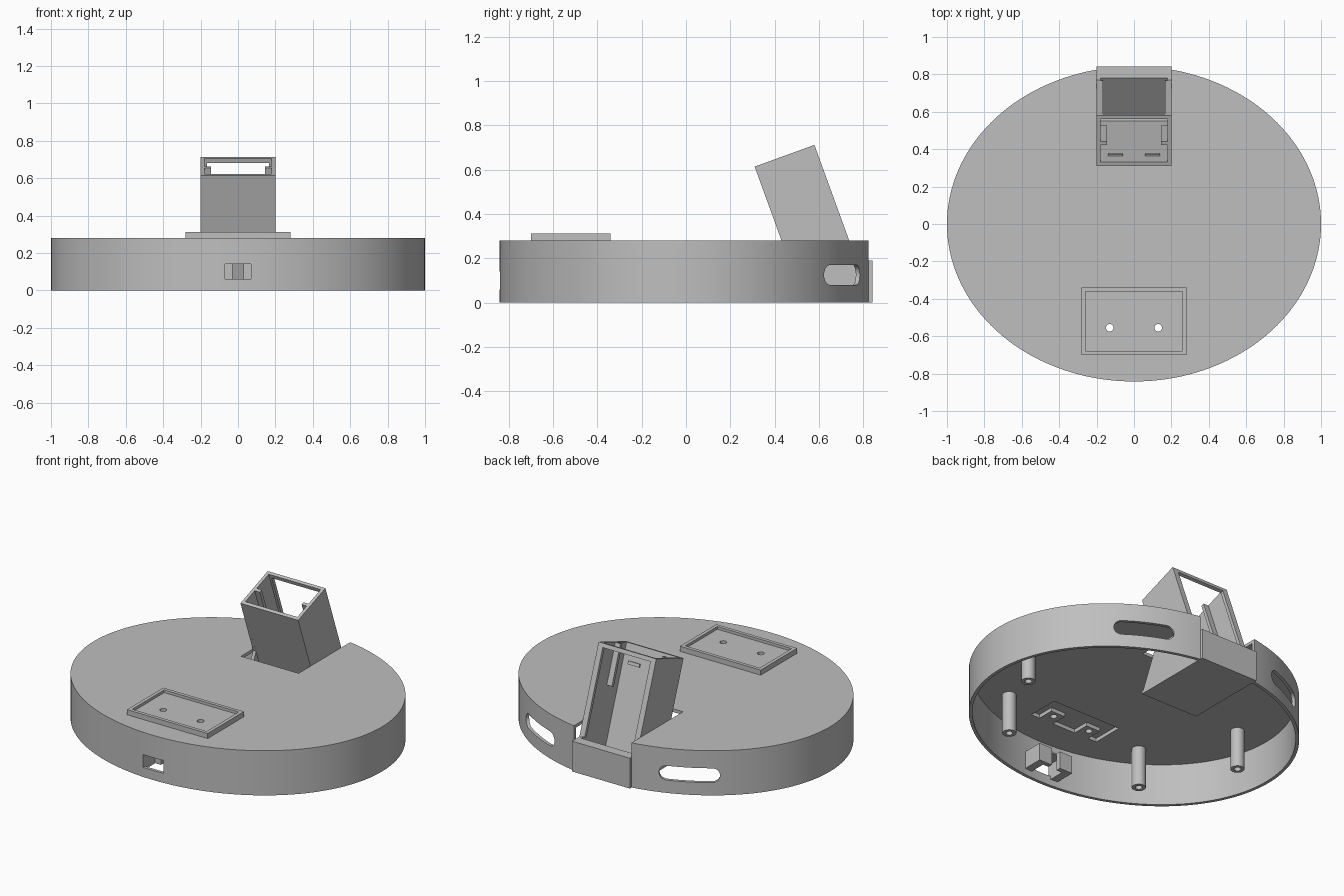
import bpy, bmesh, math

cube = bpy.data.objects.get("Cube")
if cube:
    bpy.data.objects.remove(cube, do_unlink=True)

grey = bpy.data.materials.new("plain_grey")
grey.use_nodes = True
COLOUR = (0.52, 0.52, 0.52, 1)
grey.diffuse_color = COLOUR
grey.node_tree.nodes["Principled BSDF"].inputs["Base Color"].default_value = COLOUR


def prism(name, pts, lo, hi, axis="Z"):
    """Extrude a 2D outline along one axis."""
    place = {"Z": lambda a, b, t: (a, b, t),
             "Y": lambda a, b, t: (a, t, b),
             "X": lambda a, b, t: (t, a, b)}[axis]
    bm = bmesh.new()
    low = [bm.verts.new(place(a, b, lo)) for a, b in pts]
    high = [bm.verts.new(place(a, b, hi)) for a, b in pts]
    n = len(pts)
    bm.faces.new(low)
    bm.faces.new(high)
    for i in range(n):
        j = (i + 1) % n
        bm.faces.new((low[i], low[j], high[j], high[i]))
    bmesh.ops.recalc_face_normals(bm, faces=bm.faces)
    mesh = bpy.data.meshes.new(name)
    bm.to_mesh(mesh)
    bm.free()
    mesh.materials.append(grey)
    ob = bpy.data.objects.new(name, mesh)
    bpy.context.collection.objects.link(ob)
    return ob


def box(name, x0, x1, y0, y1, z0, z1):
    return prism(name, [(x0, y0), (x1, y0), (x1, y1), (x0, y1)], z0, z1)


def oval(rx, ry, n, cx=0, cy=0):
    return [(cx + rx * math.cos(2 * math.pi * i / n),
             cy + ry * math.sin(2 * math.pi * i / n)) for i in range(n)]


def activate(ob):
    bpy.ops.object.select_all(action="DESELECT")
    ob.select_set(True)
    bpy.context.view_layer.objects.active = ob


def cut(ob, cutters):
    """Subtract each cutter, then remove it."""
    activate(ob)
    for c in cutters:
        mod = ob.modifiers.new("cut", "BOOLEAN")
        mod.operation = "DIFFERENCE"
        mod.solver = "EXACT"
        mod.object = c
        bpy.context.view_layer.update()
        bpy.ops.object.modifier_apply(modifier=mod.name)
        bpy.data.objects.remove(c, do_unlink=True)


def smooth(ob):
    activate(ob)
    bpy.ops.object.shade_smooth_by_angle(angle=math.radians(30))


def side_slot(side):
    """Capsule cutter facing out of the rim at the back corner."""
    pts = []
    for end in (1, -1):
        for i in range(13):
            a = math.radians(-90 + 15 * i)
            pts.append((end * (0.13 + 0.045 * math.cos(a)), end * 0.045 * math.sin(a)))
    ob = prism("slot_cutter", pts, -0.15, 0.15, "Y")
    ob.location = (side * 0.52, 0.71, 0.125)
    ob.rotation_euler.z = -side * math.radians(27)
    return ob


def tray_cutters():
    """Screw holes and the underside pocket."""
    holes = [prism("hole_cutter", oval(0.02, 0.02, 24, s * 0.13, -0.555), 0.2, 0.4)
             for s in (-1, 1)]
    return holes + [box("pocket_cutter", -0.24, 0.24, -0.62, -0.42, 0.2, 0.283)]


# Oval base shell, open underneath
base = prism("base_shell", oval(1, 0.842, 144), 0, 0.28)
cut(base, [prism("inner_cutter", oval(0.98, 0.822, 144), -0.1, 0.26),
           box("bay_cutter", -0.2, 0.2, 0.315, 1, -0.1, 0.4),
           box("port_cutter", -0.07, 0.07, -1, -0.7, 0.06, 0.14),
           side_slot(1), side_slot(-1)] + tray_cutters())
smooth(base)

# Shallow tray on the top
tray = box("top_tray", -0.28, 0.28, -0.70, -0.34, 0.27, 0.312)
cut(tray, [box("recess_cutter", -0.258, 0.258, -0.678, -0.362, 0.295, 0.4)] + tray_cutters())
smooth(tray)

# Screw pads inside the underside pocket
for s in (-1, 1):
    pad = box("screw_pad", s * 0.13 - 0.05, s * 0.13 + 0.05, -0.62, -0.515, 0.26, 0.29)
    cut(pad, [prism("hole_cutter", oval(0.02, 0.02, 24, s * 0.13, -0.555), 0.2, 0.4)])

# Hollow screw posts under the top
for x, y in ((0.48, -0.53), (0.775, -0.01)):
    for s in (-1, 1):
        post = prism("screw_post", oval(0.04, 0.04, 32, s * x, y), 0.01, 0.265)
        cut(post, [prism("bore_cutter", oval(0.02, 0.02, 24, s * x, y), -0.1, 0.2)])
        smooth(post)

# Socket holder behind the front port
for s in (-1, 1):
    a, b = sorted((s * 0.07, s * 0.12))
    box("port_bracket_side", a, b, -0.825, -0.69, 0.04, 0.15)
    a, b = sorted((s * 0.03, s * 0.12))
    box("port_bracket_stop", a, b, -0.72, -0.69, 0.04, 0.15)
box("port_bracket_shelf", -0.07, 0.07, -0.825, -0.72, 0.14, 0.15)


# Leaning tower, laid out by depth from its front and distance down from its top
def lean(u, w):
    return (0.31 + 0.94 * u + 0.342 * w, 0.614 + 0.342 * u - 0.94 * w)


def strip(name, x0, x1, u0, u1, w0, w1):
    return prism(name, [lean(u0, w0), lean(u1, w0), lean(u1, w1), lean(u0, w1)], x0, x1, "X")


DEPTH = 0.287
side_outline = [lean(0, 0), lean(DEPTH, 0), lean(DEPTH, 0.555),
                (0.842, 0.19), (0.842, 0), (0.31, 0), (0.435, 0.27)]
for s in (-1, 1):
    a, b = sorted((s * 0.18, s * 0.2))
    prism("tower_side", side_outline, a, b, "X")
    a, b = sorted((s * 0.165, s * 0.199))
    strip("tower_back_lip", a, b, DEPTH - 0.02, DEPTH, 0, 0.55)
    a, b = sorted((s * 0.145, s * 0.185))
    strip("tower_rail", a, b, 0.12, 0.14, 0, 0.25)
    a, b = sorted((s * 0.06, s * 0.14))
    strip("tower_tab", a, b, 0.02, 0.03, 0.1, 0.12)
strip("tower_front", -0.199, 0.199, 0, 0.022, 0, 0.645)
strip("tower_top_bar", -0.199, 0.199, DEPTH - 0.02, DEPTH, 0, 0.025)

# Bay floor with a ramp up to the back ledge
prism("bay_floor", [(0.31, 0), (0.842, 0), (0.842, 0.19), (0.78, 0.19),
                    (0.58, 0.02), (0.31, 0.02)], -0.199, 0.199, "X")
